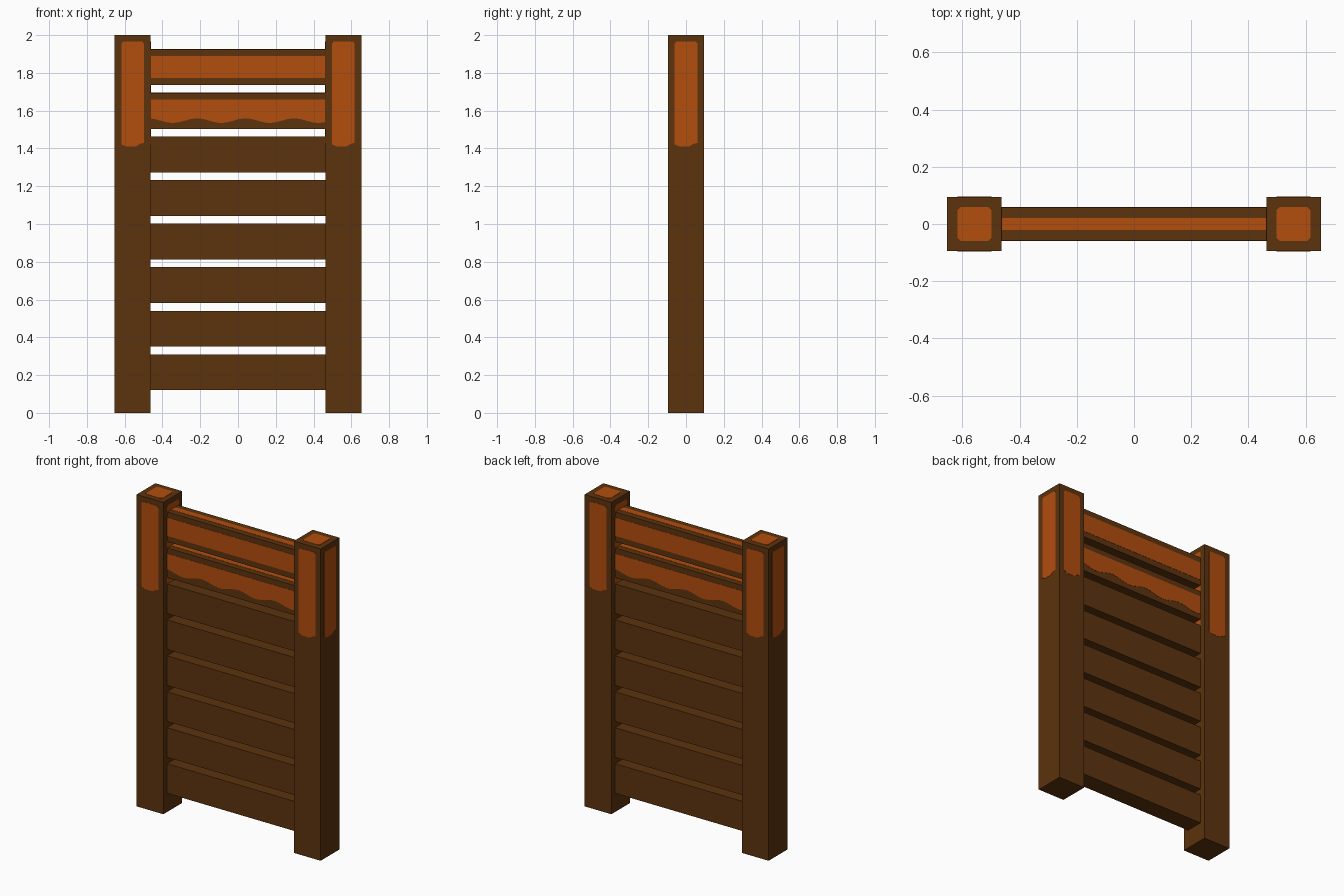
import bpy, bmesh, math
from mathutils import Vector

if "Cube" in bpy.data.objects:
    bpy.data.objects.remove(bpy.data.objects["Cube"])


def material(name, color):
    m = bpy.data.materials.new(name)
    m.diffuse_color = (*color, 1)
    m.use_nodes = True
    m.node_tree.nodes["Principled BSDF"].inputs["Base Color"].default_value = m.diffuse_color
    return m


BROWN = material("dark brown wood", (0.107, 0.033, 0.0044))
ORANGE = material("orange wood", (0.45, 0.074, 0.004))
POST_X, POST_W = 0.558, 0.19
SLAT_L, SLAT_D, SLAT_H = 0.93, 0.115, 0.19
Z = Vector((0, 0, 1))


def finish(name, bm, mat):
    bmesh.ops.recalc_face_normals(bm, faces=bm.faces)
    me = bpy.data.meshes.new(name)
    bm.to_mesh(me)
    bm.free()
    me.materials.append(mat)
    ob = bpy.data.objects.new(name, me)
    bpy.context.collection.objects.link(ob)
    return ob


def box(name, center, size):
    bm = bmesh.new()
    bmesh.ops.create_cube(bm, size=1)
    for v in bm.verts:
        v.co = Vector(c * s for c, s in zip(v.co, size)) + Vector(center)
    return finish(name, bm, BROWN)


def plate(name, outline, origin, u, v):
    """Thin painted plate lying on a surface; u and v span the surface."""
    n = u.cross(v)
    bm = bmesh.new()
    face = bm.faces.new([bm.verts.new(origin + u * a + v * b - n * 0.002) for a, b in outline])
    ext = bmesh.ops.extrude_face_region(bm, geom=[face])
    for e in ext["geom"]:
        if isinstance(e, bmesh.types.BMVert):
            e.co += n * 0.0035
    return finish(name, bm, ORANGE)


# Outlines of the painted patches on the posts
c = 0.012
cap = [(-0.06, -0.06 + c), (-0.06 + c, -0.06), (0.06 - c, -0.06), (0.06, -0.06 + c),
       (0.06, 0.06 - c), (0.06 - c, 0.06), (-0.06 + c, 0.06), (-0.06, 0.06 - c)]
stripe = [(-0.06, 1.422), (-0.035, 1.41), (0.015, 1.41), (0.04, 1.424), (0.06, 1.43),
          (0.06, 1.955), (0.05, 1.967), (-0.05, 1.967), (-0.06, 1.955)]

# Posts with a painted top and four painted sides
for side, sx in (("left", -1), ("right", 1)):
    base = Vector((sx * POST_X, 0, 0))
    box(side + "_post", base + Z, (POST_W, POST_W, 2))
    plate(side + "_post_top_paint", cap, base + Z * 2, Vector((1, 0, 0)), Vector((0, 1, 0)))
    for k in range(4):
        a = k * math.pi / 2
        u = Vector((math.cos(a), math.sin(a), 0))
        plate(side + "_post_side_paint", stripe, base + u.cross(Z) * POST_W / 2, u, Z)

# Slats
bottoms = [0.12 + 0.2307 * i for i in range(8)]
for i, z in enumerate(bottoms):
    box(f"slat_{i + 1}", (0, 0, z + SLAT_H / 2), (SLAT_L, SLAT_D, SLAT_H))

# Painted bands on the two upper slats: straight on the top one, wavy below
h = SLAT_L / 2
xs = [-h + SLAT_L * i / 36 for i in range(37)]
wave = [(x, 0.043 + 0.012 * math.cos(2 * math.pi * (x - 0.04) / 0.257)) for x in xs]
straight = [(-h, 0.037), (h, 0.037)]
for z, lower in ((bottoms[6], wave), (bottoms[7], straight)):
    band = lower + [(h, 0.155), (-h, 0.155)]
    for sy in (-1, 1):
        plate("slat_face_paint", band, Vector((0, sy * SLAT_D / 2, z)), Vector((-sy, 0, 0)), Z)
    top = [(-h, -0.021), (h, -0.021), (h, 0.021), (-h, 0.021)]
    plate("slat_top_paint", top, Vector((0, 0, z + SLAT_H)), Vector((1, 0, 0)), Vector((0, 1, 0)))
